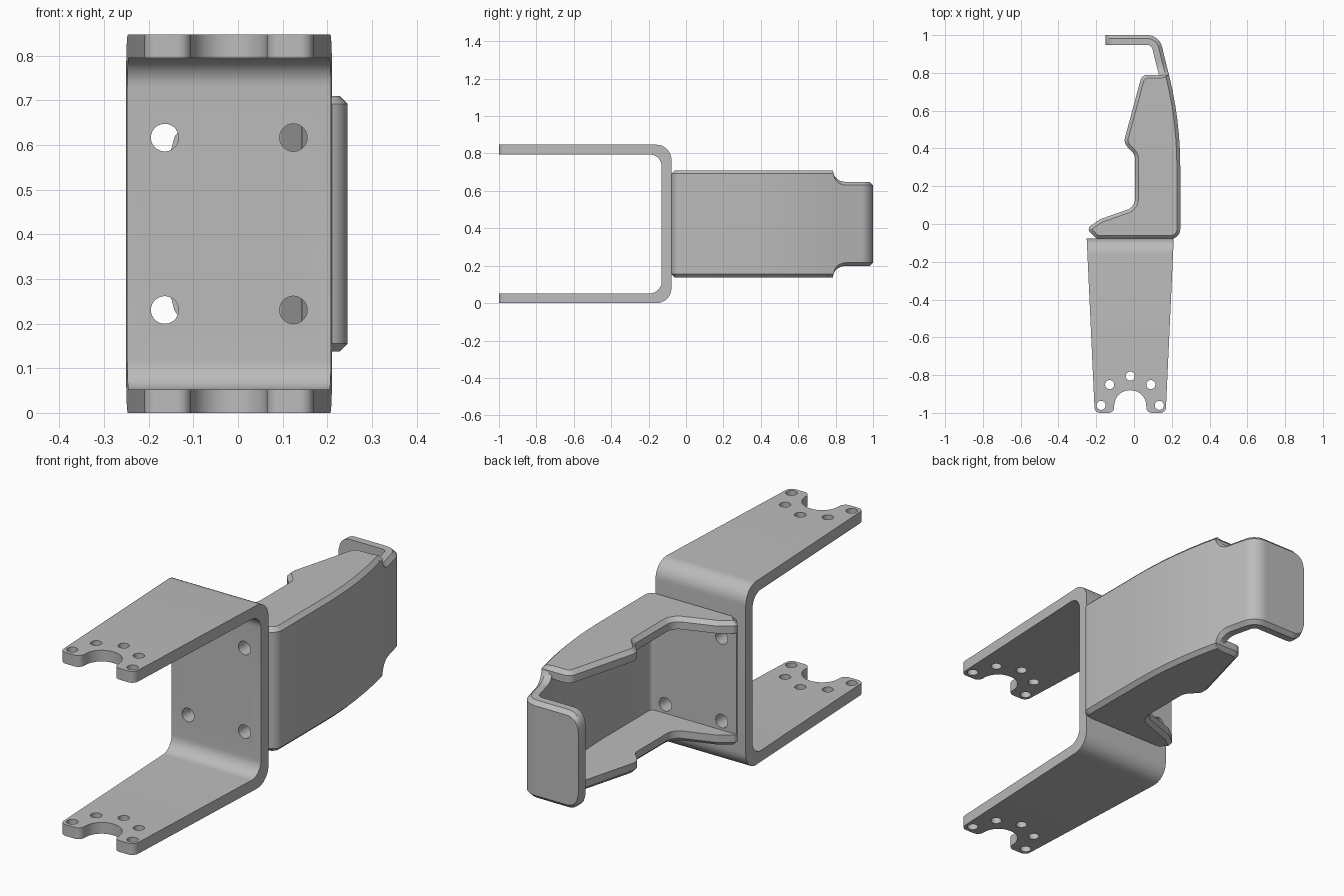
import bpy, bmesh, math
from mathutils import Vector

cube = bpy.data.objects.get("Cube")
if cube:
    bpy.data.objects.remove(cube)

metal = bpy.data.materials.new("plain grey metal")
metal.use_nodes = True
GREY = (0.5, 0.5, 0.5, 1)
metal.diffuse_color = GREY
metal.node_tree.nodes["Principled BSDF"].inputs["Base Color"].default_value = GREY


def rounded(corners, closed=True):
    """Turn (x, y, radius) corners into a polyline with filleted corners."""
    out, n = [], len(corners)
    for i, c in enumerate(corners):
        p = Vector(c[:2])
        r = c[2] if len(c) > 2 else 0
        if r == 0 or (not closed and i in (0, n - 1)):
            out.append(p)
            continue
        a = (Vector(corners[i - 1][:2]) - p).normalized()
        b = (Vector(corners[(i + 1) % n][:2]) - p).normalized()
        turn = math.pi - a.angle(b)
        centre = p + (a + b).normalized() * r / math.cos(turn / 2)
        start = p + a * r * math.tan(turn / 2) - centre
        sign = 1 if a.x * b.y - a.y * b.x < 0 else -1
        steps = max(6, round(turn / 0.16))
        for k in range(steps + 1):
            t = sign * turn * k / steps
            out.append(centre + Vector((start.x * math.cos(t) - start.y * math.sin(t),
                                        start.x * math.sin(t) + start.y * math.cos(t))))
    return out


def circle(x, y, r, n=28):
    return [Vector((x + r * math.cos(k * math.tau / n), y + r * math.sin(k * math.tau / n)))
            for k in range(n)]


PLACE = {"x": lambda p, w: (w, p.x, p.y),
         "y": lambda p, w: (p.x, w, p.y),
         "z": lambda p, w: (p.x, p.y, w)}


def finish(name, bm):
    bmesh.ops.recalc_face_normals(bm, faces=bm.faces)
    mesh = bpy.data.meshes.new(name)
    bm.to_mesh(mesh)
    bm.free()
    mesh.materials.append(metal)
    obj = bpy.data.objects.new(name, mesh)
    bpy.context.collection.objects.link(obj)
    return obj


def prism(name, loops, axis, lo, hi, chamfer=0):
    """Extrude closed outlines along an axis, optionally chamfering both rims."""
    bm = bmesh.new()
    rims = []
    for loop in loops:
        low = [bm.verts.new(PLACE[axis](p, lo)) for p in loop]
        high = [bm.verts.new(PLACE[axis](p, hi)) for p in loop]
        for cap in (bm.faces.new(low), bm.faces.new(high)):
            rims += cap.edges
        for i in range(len(loop)):
            bm.faces.new((low[i - 1], low[i], high[i], high[i - 1]))
    bmesh.ops.recalc_face_normals(bm, faces=bm.faces)
    if chamfer:
        bmesh.ops.bevel(bm, geom=rims, offset=chamfer, segments=1, affect="EDGES")
    return finish(name, bm)


def activate(obj):
    bpy.ops.object.select_all(action="DESELECT")
    obj.select_set(True)
    bpy.context.view_layer.objects.active = obj


def combine(obj, tool, operation="DIFFERENCE"):
    mod = obj.modifiers.new(operation, "BOOLEAN")
    mod.object, mod.operation, mod.solver = tool, operation, "EXACT"
    activate(obj)
    bpy.ops.object.modifier_apply(modifier=mod.name)
    bpy.data.objects.remove(tool)


MID = -0.02        # centre line of the bracket
HEIGHT = 0.847     # bracket height
T = 0.052          # sheet thickness
BACK = -0.078      # joint between bracket and tray
Z0, Z1 = 0.137, 0.71
CHAMFER = 0.018

# U-shaped bracket: bent sheet trimmed to a tapered, notched plan
inner = BACK - T
sheet = rounded([(-1.1, 0), (BACK, 0, 0.08), (BACK, HEIGHT, 0.08), (-1.1, HEIGHT),
                 (-1.1, HEIGHT - T), (inner, HEIGHT - T, 0.065), (inner, T, 0.065), (-1.1, T)])
bracket = prism("u_bracket", [sheet], "x", -0.4, 0.4)
half_plan = [(0.234, 0), (0.188, -1, 0.03), (0.085, -1, 0.03), (0.085, -0.88, 0.083)]
plan = [(MID + c[0], *c[1:]) for c in half_plan]
plan += [(MID - c[0], *c[1:]) for c in reversed(half_plan)]
combine(bracket, prism("plan_trim", [rounded(plan)], "z", -0.1, 1), "INTERSECT")

# Five small holes in both arms
arm_holes = [circle(MID, -0.805, 0.024)]
for side in (-1, 1):
    arm_holes += [circle(MID + side * 0.109, -0.85, 0.024),
                  circle(MID + side * 0.154, -0.96, 0.024)]
combine(bracket, prism("arm_holes", arm_holes, "z", -0.1, 1))

# Tray: chamfered block hollowed towards its open side
outline = rounded([(-0.2, BACK, 0.04), (0.245, BACK, 0.05), (0.245, 0.55, 2.0),
                   (0.185, 0.79), (0.042, 0.79, 0.04), (-0.055, 0.43, 0.05),
                   (0.005, 0.365, 0.04), (0.005, 0.09, 0.06), (-0.18, 0.025, 0.04),
                   (-0.25, -0.025, 0.02)])
tray = prism("tray", [outline], "z", Z0, Z1, CHAMFER)
cavity = rounded([(-0.5, BACK + T), (0.195, BACK + T, 0.02), (0.195, 0.545, 1.95),
                  (0.11, 0.885), (-0.5, 0.885)])
combine(tray, prism("cavity", [cavity], "z", Z0 + T, Z1 - T))

# Four bolt holes through the bracket and the tray
bolts = [circle(MID + sx * 0.144, HEIGHT / 2 + sz * 0.193, 0.031)
         for sx in (-1, 1) for sz in (-1, 1)]
for part in (bracket, tray):
    combine(part, prism("bolt_holes", bolts, "y", -0.3, 0.02))

# Hook: strip continuing the tray wall, stepped down and rounded at its tip
corners = rounded([(0.1925, 0.76), (0.133, 1.0, 0.08), (-0.15, 1.0)], closed=False)
path = [corners[0]]
for a, b in zip(corners, corners[1:]):
    n = max(1, round((b - a).length / 0.008))
    path += [a.lerp(b, k / n) for k in range(1, n + 1)]
lengths = [0]
for a, b in zip(path, path[1:]):
    lengths.append(lengths[-1] + (b - a).length)
FULL, LOW, R, START = (Z1 - Z0) / 2, 0.225, 0.06, 0.03


def half_height(d):
    end = lengths[-1] - d
    if d < START:
        return FULL
    if d < START + 0.07:
        u = 1 - (d - START) / 0.07
        return FULL - (FULL - LOW) * math.sqrt(1 - u * u)
    if end < R:
        return LOW - R + math.sqrt(max(0, R * R - (R - end) ** 2))
    return LOW


bm = bmesh.new()
rings = []
zc = (Z0 + Z1) / 2
for i, p in enumerate(path):
    along = (path[min(i + 1, len(path) - 1)] - path[max(i - 1, 0)]).normalized()
    inward = Vector((-along.y, along.x))
    h = half_height(lengths[i])
    section = [(0, h - CHAMFER), (CHAMFER, h), (T, h), (T, -h), (CHAMFER, -h), (0, CHAMFER - h)]
    rings.append([bm.verts.new((*(p + inward * w), zc + z)) for w, z in section])
for a, b in zip(rings, rings[1:]):
    for k in range(len(a)):
        bm.faces.new((a[k - 1], a[k], b[k], b[k - 1]))
bm.faces.new(rings[0])
bm.faces.new(rings[-1])
hook = finish("hook", bm)

for part in (bracket, tray, hook):
    activate(part)
    bpy.ops.object.shade_smooth_by_angle(angle=math.radians(30))
